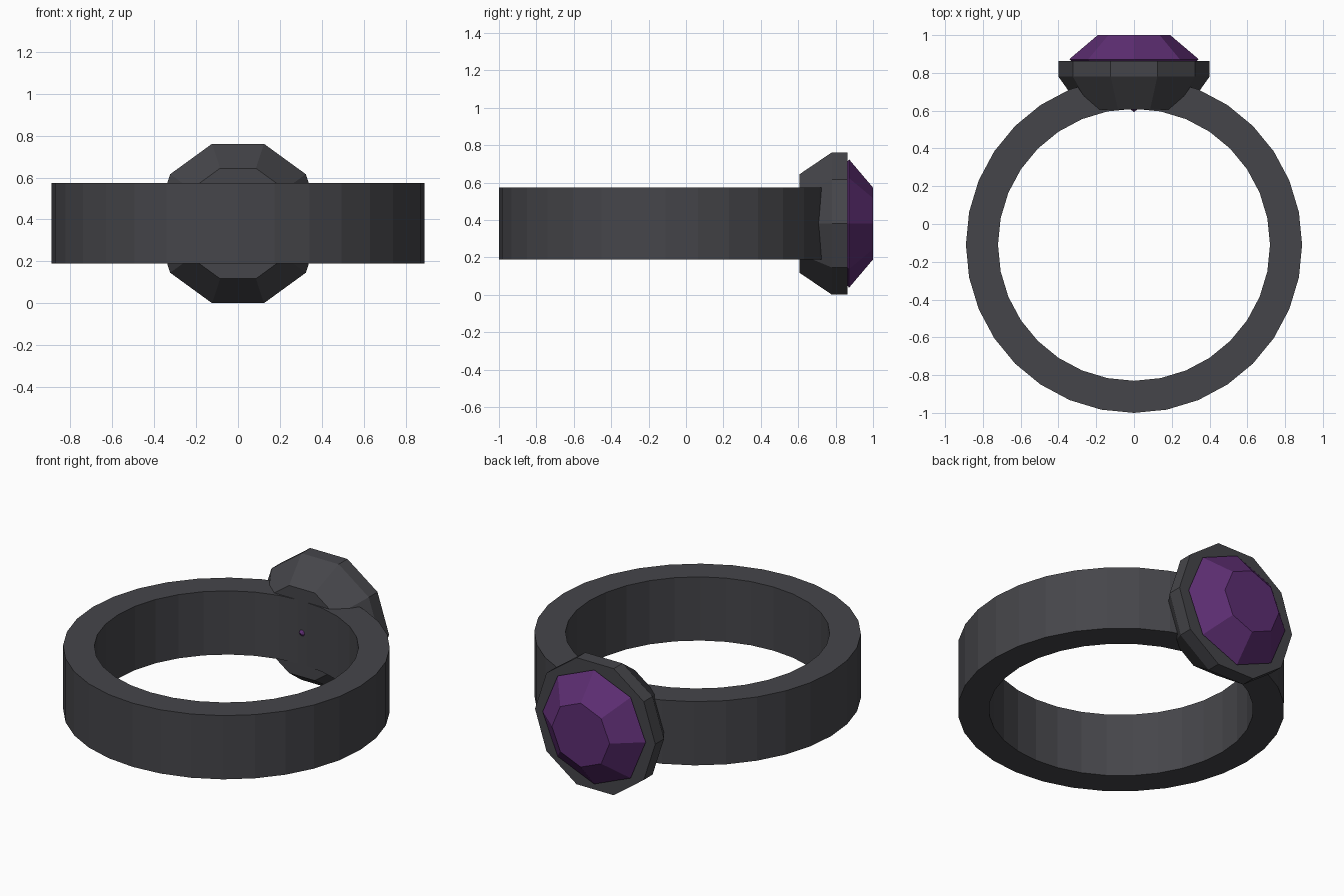
import bpy, bmesh
from math import cos, sin, tau

if "Cube" in bpy.data.objects:
    bpy.data.objects.remove(bpy.data.objects["Cube"])

CZ = 0.381  # height of the ring's middle plane


def material(name, rgb):
    m = bpy.data.materials.new(name)
    m.diffuse_color = (*rgb, 1)
    m.use_nodes = True
    m.node_tree.nodes["Principled BSDF"].inputs["Base Color"].default_value = m.diffuse_color
    return m


def lathe(name, profile, sides, place, mat, closed=False):
    """Spin (radius, height) points into a faceted solid; place maps local to world."""
    bm = bmesh.new()
    loops = []
    for r, h in profile:
        if r == 0:
            loops.append([bm.verts.new(place(0, 0, h))] * sides)
        else:
            loops.append([bm.verts.new(place(r * cos(tau * i / sides), r * sin(tau * i / sides), h))
                          for i in range(sides)])
    pairs = list(zip(loops, loops[1:]))
    if closed:
        pairs.append((loops[-1], loops[0]))
    for a, b in pairs:
        for i in range(sides):
            j = (i + 1) % sides
            bm.faces.new(dict.fromkeys((a[i], a[j], b[j], b[i])))
    if not closed:
        for cap in (loops[0], loops[-1]):
            if len(set(cap)) > 2:
                bm.faces.new(cap)
    bmesh.ops.recalc_face_normals(bm, faces=bm.faces)
    mesh = bpy.data.meshes.new(name)
    bm.to_mesh(mesh)
    bm.free()
    mesh.materials.append(mat)
    obj = bpy.data.objects.new(name, mesh)
    bpy.context.collection.objects.link(obj)
    return obj


def upright(x, y, h):
    return (x, y - 0.11, h)


def facing_back(x, z, h):
    return (x, h, z + CZ)


metal = material("dark_metal", (0.06, 0.06, 0.068))
purple = material("purple_gem", (0.11, 0.027, 0.17))

# Finger band
lathe("band", [(0.72, 0.19), (0.89, 0.19), (0.89, 0.573), (0.72, 0.573)], 32, upright, metal, closed=True)

# Ten-sided cup holding the stone
lathe("setting", [(0.277, 0.607), (0.4, 0.78), (0.4, 0.863)], 10, facing_back, metal)

# Eight-sided cut stone, its point just showing inside the band
lathe("gem", [(0, 0.592), (0.343, 0.872), (0.192, 1.0)], 8, facing_back, purple)
